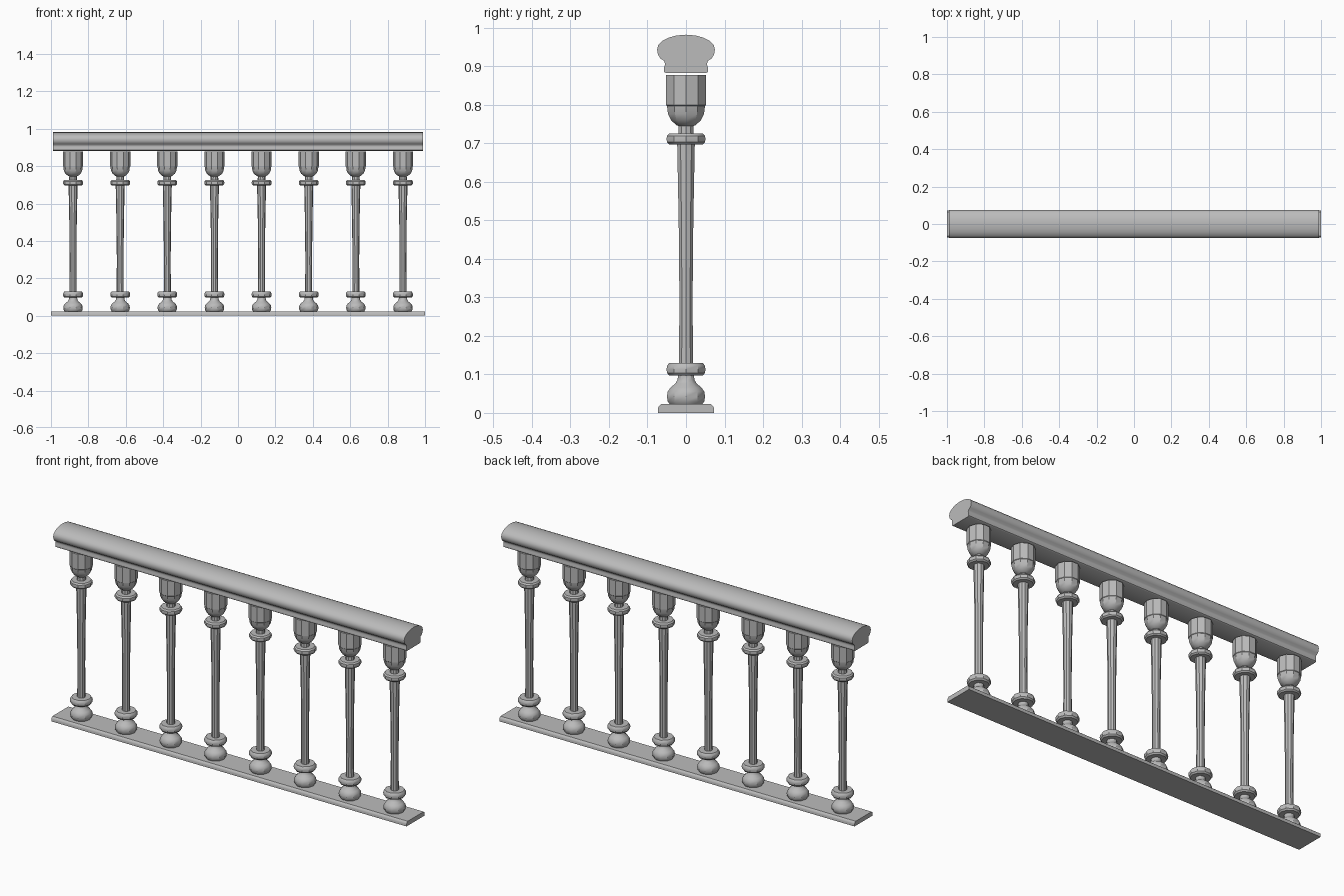
import bpy, bmesh, math

cube = bpy.data.objects.get("Cube")
if cube:
    bpy.data.objects.remove(cube, do_unlink=True)

stone = bpy.data.materials.new("grey stone")
stone.use_nodes = True
GREY = (0.5, 0.5, 0.5, 1)
stone.diffuse_color = GREY
stone.node_tree.nodes["Principled BSDF"].inputs["Base Color"].default_value = GREY


def finish(name, bm, angle):
    bmesh.ops.recalc_face_normals(bm, faces=bm.faces)
    mesh = bpy.data.meshes.new(name)
    bm.to_mesh(mesh)
    bm.free()
    mesh.materials.append(stone)
    obj = bpy.data.objects.new(name, mesh)
    bpy.context.collection.objects.link(obj)
    bpy.ops.object.select_all(action="DESELECT")
    obj.select_set(True)
    bpy.context.view_layer.objects.active = obj
    bpy.ops.object.shade_smooth_by_angle(angle=math.radians(angle))
    return obj


def extrude_along_x(name, half_profile, length, angle):
    """Mirror a (y, z) half profile and sweep it along x."""
    outline = half_profile + [(-y, z) for y, z in reversed(half_profile) if y > 0]
    bm = bmesh.new()
    ends = [[bm.verts.new((x, y, z)) for y, z in outline]
            for x in (-length / 2, length / 2)]
    for ring in ends:
        bm.faces.new(ring)
    for i in range(len(outline)):
        j = (i + 1) % len(outline)
        bm.faces.new((ends[0][i], ends[0][j], ends[1][j], ends[1][i]))
    return finish(name, bm, angle)


def lathe(name, profile, sides, angle):
    """Turn a (radius, z) profile around z and cap both ends."""
    bm = bmesh.new()
    rings = []
    for r, z in profile:
        rings.append([bm.verts.new((r * math.cos(math.tau * k / sides),
                                    r * math.sin(math.tau * k / sides), z))
                      for k in range(sides)])
    for a, b in zip(rings, rings[1:]):
        for k in range(sides):
            n = (k + 1) % sides
            bm.faces.new((a[k], a[n], b[n], b[k]))
    bm.faces.new(rings[0])
    bm.faces.new(rings[-1])
    return finish(name, bm, angle)


# Base plate with a softened top edge
extrude_along_x("base_plate", [(0.073, 0), (0.073, 0.012), (0.07, 0.018), (0.064, 0.023)], 2.0, 30)

# Handrail with a domed top and a narrow foot
extrude_along_x("handrail", [
    (0.052, 0.882), (0.057, 0.886), (0.057, 0.897), (0.054, 0.905), (0.057, 0.914),
    (0.067, 0.921), (0.073, 0.931), (0.075, 0.943), (0.072, 0.955), (0.063, 0.965),
    (0.046, 0.974), (0.025, 0.980), (0, 0.982)], 1.976, 40)

# Turned balusters: foot bulb, ring, shaft, ring, cup and block
baluster_profile = [
    (0.044, 0.022), (0.050, 0.030), (0.052, 0.042), (0.050, 0.055), (0.042, 0.066),
    (0.029, 0.076), (0.023, 0.086), (0.022, 0.097),
    (0.046, 0.097), (0.052, 0.104), (0.053, 0.113), (0.052, 0.122), (0.046, 0.130),
    (0.019, 0.130), (0.018, 0.30), (0.020, 0.50), (0.024, 0.697),
    (0.046, 0.697), (0.052, 0.703), (0.053, 0.711), (0.052, 0.719), (0.046, 0.726),
    (0.021, 0.726), (0.020, 0.745),
    (0.026, 0.747), (0.041, 0.760), (0.049, 0.776), (0.052, 0.797),
    (0.054, 0.799), (0.054, 0.877)]
first = lathe("baluster_1", baluster_profile, 10, 32)
COUNT, SPACING = 8, 0.252
for i in range(COUNT):
    obj = first
    if i:
        obj = first.copy()
        obj.name = f"baluster_{i + 1}"
        bpy.context.collection.objects.link(obj)
    obj.location.x = (i - (COUNT - 1) / 2) * SPACING
